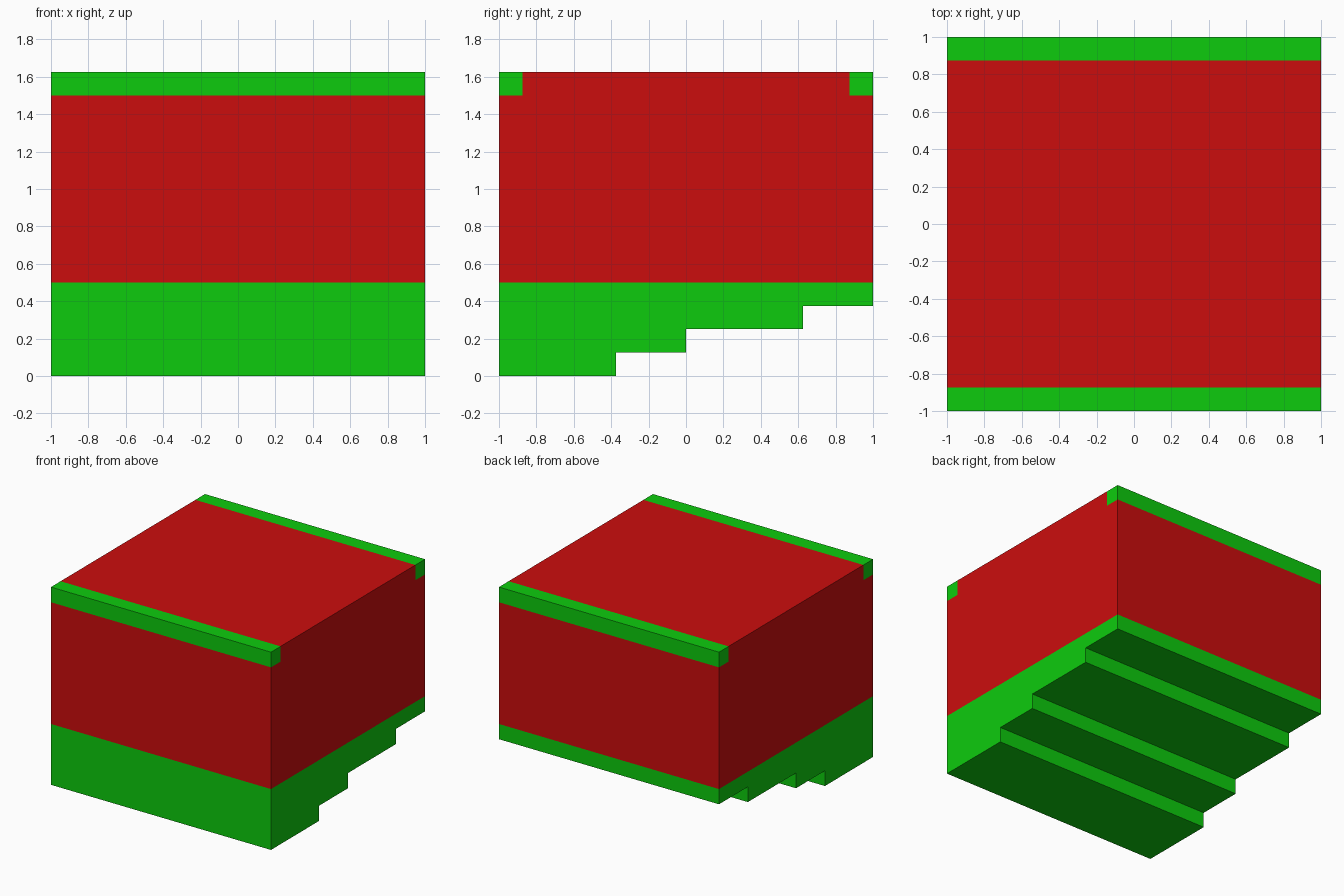
import bpy
import bmesh

if "Cube" in bpy.data.objects:
    bpy.data.objects.remove(bpy.data.objects["Cube"])


def material(name, rgb):
    m = bpy.data.materials.new(name)
    m.diffuse_color = (*rgb, 1.0)
    m.use_nodes = True
    m.node_tree.nodes["Principled BSDF"].inputs["Base Color"].default_value = m.diffuse_color
    return m


red = material("red", (0.60, 0.004, 0.004))
green = material("green", (0.004, 0.60, 0.004))


def extrude_profile(name, profile, mat, half_width=1.0):
    """Extrude a (y, z) outline along x, from -half_width to +half_width."""
    bm = bmesh.new()
    face = bm.faces.new([bm.verts.new((-half_width, y, z)) for y, z in profile])
    result = bmesh.ops.extrude_face_region(bm, geom=[face])
    verts = [v for v in result["geom"] if isinstance(v, bmesh.types.BMVert)]
    bmesh.ops.translate(bm, verts=verts, vec=(2 * half_width, 0, 0))
    bmesh.ops.recalc_face_normals(bm, faces=bm.faces)
    mesh = bpy.data.meshes.new(name)
    bm.to_mesh(mesh)
    bm.free()
    mesh.materials.append(mat)
    obj = bpy.data.objects.new(name, mesh)
    bpy.context.collection.objects.link(obj)
    return obj


base_top, rail_bottom, top = 0.5, 1.5, 1.625
rail_inner = 0.875

# Base with a stepped underside rising towards the back
base = [(1, base_top), (-1, base_top), (-1, 0)]
z = 0
for y in (-0.375, 0.0, 0.625):
    base += [(y, z), (y, z + 0.125)]
    z += 0.125
base.append((1, z))
extrude_profile("stepped_base", base, green)

# Main body, notched along its front and back top edges
extrude_profile("body", [
    (-1, base_top), (1, base_top), (1, rail_bottom), (rail_inner, rail_bottom),
    (rail_inner, top), (-rail_inner, top), (-rail_inner, rail_bottom), (-1, rail_bottom),
], red)

# Edge rails filling the notches
for name, side in (("front_rail", -1), ("back_rail", 1)):
    extrude_profile(name, [
        (side * rail_inner, rail_bottom), (side, rail_bottom),
        (side, top), (side * rail_inner, top),
    ], green)
